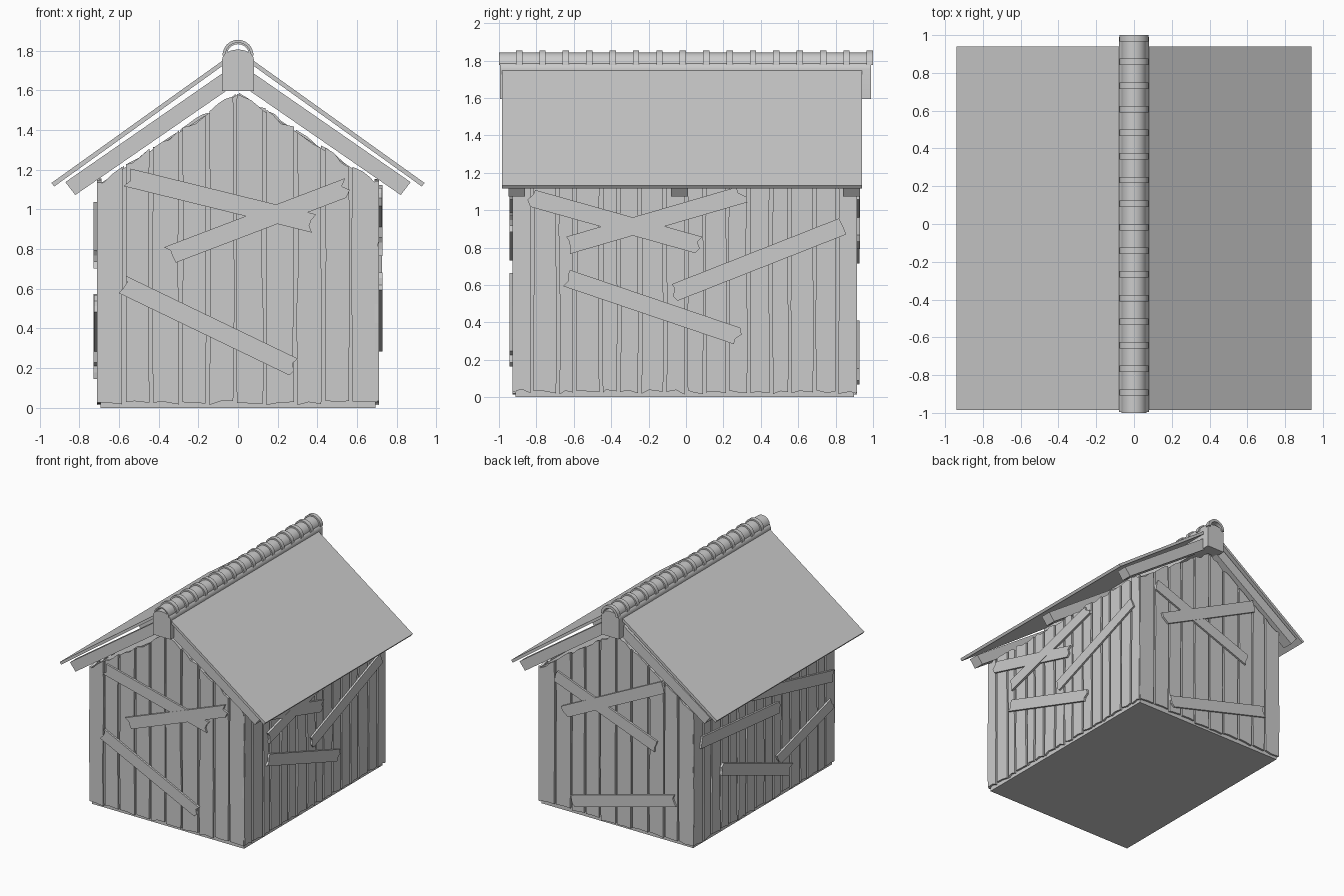
import bpy, bmesh, math, random
from mathutils import Vector

if "Cube" in bpy.data.objects:
    bpy.data.objects.remove(bpy.data.objects["Cube"])

random.seed(4)
XW, YF, YB = 0.694, -0.912, 0.897     # wall core extents
EAVE, PEAK = 1.14, 1.60


def finish(name, bm, smooth=False):
    bmesh.ops.recalc_face_normals(bm, faces=bm.faces[:])
    me = bpy.data.meshes.new(name)
    bm.to_mesh(me)
    bm.free()
    ob = bpy.data.objects.new(name, me)
    bpy.context.collection.objects.link(ob)
    if smooth:
        bpy.ops.object.select_all(action='DESELECT')
        ob.select_set(True)
        bpy.context.view_layer.objects.active = ob
        bpy.ops.object.shade_smooth_by_angle(angle=math.radians(35))
    return ob


def prism(bm, outline, place, d0, d1):
    """Extrude a 2D outline between depths d0 and d1; place maps (u, v, d) to space."""
    a = [bm.verts.new(place(u, v, d0)) for u, v in outline]
    b = [bm.verts.new(place(u, v, d1)) for u, v in outline]
    bm.faces.new(a)
    bm.faces.new(b)
    n = len(a)
    for i in range(n):
        j = (i + 1) % n
        bm.faces.new((a[i], a[j], b[j], b[i]))


def along_y(u, v, d):
    return (u, d, v)


def gable(u):
    return PEAK - (PEAK - EAVE) * abs(u) / 0.7


# Wall frames: u along the wall, v up, d outward
walls = {
    "front": (lambda u, v, d: (u, YF - d, v), -0.708, 0.702, 10, gable),
    "back": (lambda u, v, d: (u, YB + d, v), -0.708, 0.702, 10, gable),
    "right": (lambda u, v, d: (XW + d, u, v), -0.925, 0.908, 16, lambda u: 1.15),
    "left": (lambda u, v, d: (-XW - d, u, v), -0.925, 0.908, 16, lambda u: 1.15),
}

# Nailed boards as end points in wall coordinates
boards = {
    "front": [((-.555, 1.16), (.378, .93)), ((-.343, .77), (.544, 1.108)),
              ((-.58, .62), (.277, .207))],
    "back": [((.55, 1.105), (-.36, .765)), ((.46, .83), (-.44, 1.27)),
             ((.39, .11), (-.54, .36))],
    "right": [((-.834, 1.067), (.064, .815)), ((-.62, .815), (.30, 1.083)),
              ((-.06, .56), (.834, .912)), ((-.63, .634), (.283, .324))],
    "left": [((.82, .85), (-.19, .756)), ((.16, .99), (-.88, .75)),
             ((-.17, .32), (-.88, .525)), ((.56, .53), (-.33, .19))],
}


def r(s):
    return random.uniform(-s, s)


def add_planks(name, place, u0, u1, count, top):
    bm = bmesh.new()
    step = (u1 - u0) / count
    seams = [u0] + [u0 + step * i + r(0.014) for i in range(1, count)] + [u1]
    for i in range(count):
        a = seams[i] + (0.009 if i else 0)
        b = seams[i + 1] - (0.009 if i < count - 1 else 0)
        m = (a + b) / 2 + r(0.02)
        # jagged bottom, wavering right edge, jagged top, wavering left edge
        pts = [(a, 0.025 + r(.012)), (m, 0.03 + r(.01)), (b, 0.025 + r(.012))]
        pts += [(b + r(.006), 0.4 + r(.1)), (b + r(.006), 0.8 + r(.1))]
        pts += [(b, top(b) - .01 + r(.012)), (m + .02, top(m + .02) - .015 + r(.015)),
                (m - .015, top(m - .015) - .01 + r(.015)), (a, top(a) - .01 + r(.012))]
        pts += [(a + r(.006), 0.8 + r(.1)), (a + r(.006), 0.4 + r(.1))]
        prism(bm, pts, place, -0.005, 0.016)
    finish(name + "_wall_planks", bm)


def add_boards(name, place, items):
    for k, (p, q) in enumerate(items):
        p, q = Vector(p), Vector(q)
        t = (q - p).normalized()
        s = Vector((-t.y, t.x)) * 0.047
        # broken ends with small notches
        end_q = [q + s * f + t * r(.018) for f in (-1, -.35, .3, 1)]
        end_p = [p + s * f + t * r(.018) for f in (1, .4, -.3, -1)]
        bm = bmesh.new()
        prism(bm, [tuple(c) for c in end_q + end_p], place, 0.012, 0.031 + 0.002 * (k % 2))
        finish("%s_nailed_board_%d" % (name, k + 1), bm)


# Solid house core
bm = bmesh.new()
prism(bm, [(-XW, 0), (XW, 0), (XW, EAVE - .01), (0, PEAK - .02), (-XW, EAVE - .01)],
      along_y, YF, YB)
finish("house_core", bm)

# Planked walls and nailed boards
for wall, (place, u0, u1, count, top) in walls.items():
    add_planks(wall, place, u0, u1, count, top)
    add_boards(wall, place, boards[wall])

# Roof panels and rafters on both sides
for side, sx in (("left", -1), ("right", 1)):
    bm = bmesh.new()
    prism(bm, [(sx * x, z) for x, z in
               ((.94, 1.133), (.06, 1.762), (.06, 1.736), (.926, 1.115))],
          along_y, -0.985, 0.94)
    finish(side + "_roof_panel", bm)
    for k, y in enumerate((-0.95, -0.08, 0.84)):
        bm = bmesh.new()
        prism(bm, [(sx * x, z) for x, z in
                   ((.87, 1.137), (.04, 1.712), (.04, 1.61), (.82, 1.072))],
              along_y, y, y + 0.09)
        finish("%s_rafter_%d" % (side, k + 1), bm)

# Ridge beam with rounded top
bm = bmesh.new()
arc = [(0.08 * math.cos(math.pi * i / 12), 1.755 + 0.05 * math.sin(math.pi * i / 12))
       for i in range(13)]
prism(bm, [(-.08, 1.595), (.08, 1.595)] + arc, along_y, -0.995, 0.99)
finish("ridge_beam", bm, True)


# Half-round ridge cap with raised rings
def half_ring(bm, outer, inner, y0, y1, n=16):
    ang = [math.pi * i / n for i in range(n + 1)]
    pts = [(outer * math.cos(a), 1.776 + outer * math.sin(a)) for a in ang]
    pts += [(inner * math.cos(a), 1.776 + inner * math.sin(a)) for a in reversed(ang)]
    prism(bm, pts, along_y, y0, y1)


bm = bmesh.new()
half_ring(bm, 0.066, 0.056, -1.0, 1.0)
finish("ridge_cap", bm, True)
bm = bmesh.new()
for i in range(16):
    y = 0.983 - 0.125 * i
    half_ring(bm, 0.078, 0.062, y - 0.017, y + 0.017)
finish("ridge_cap_rings", bm, True)
